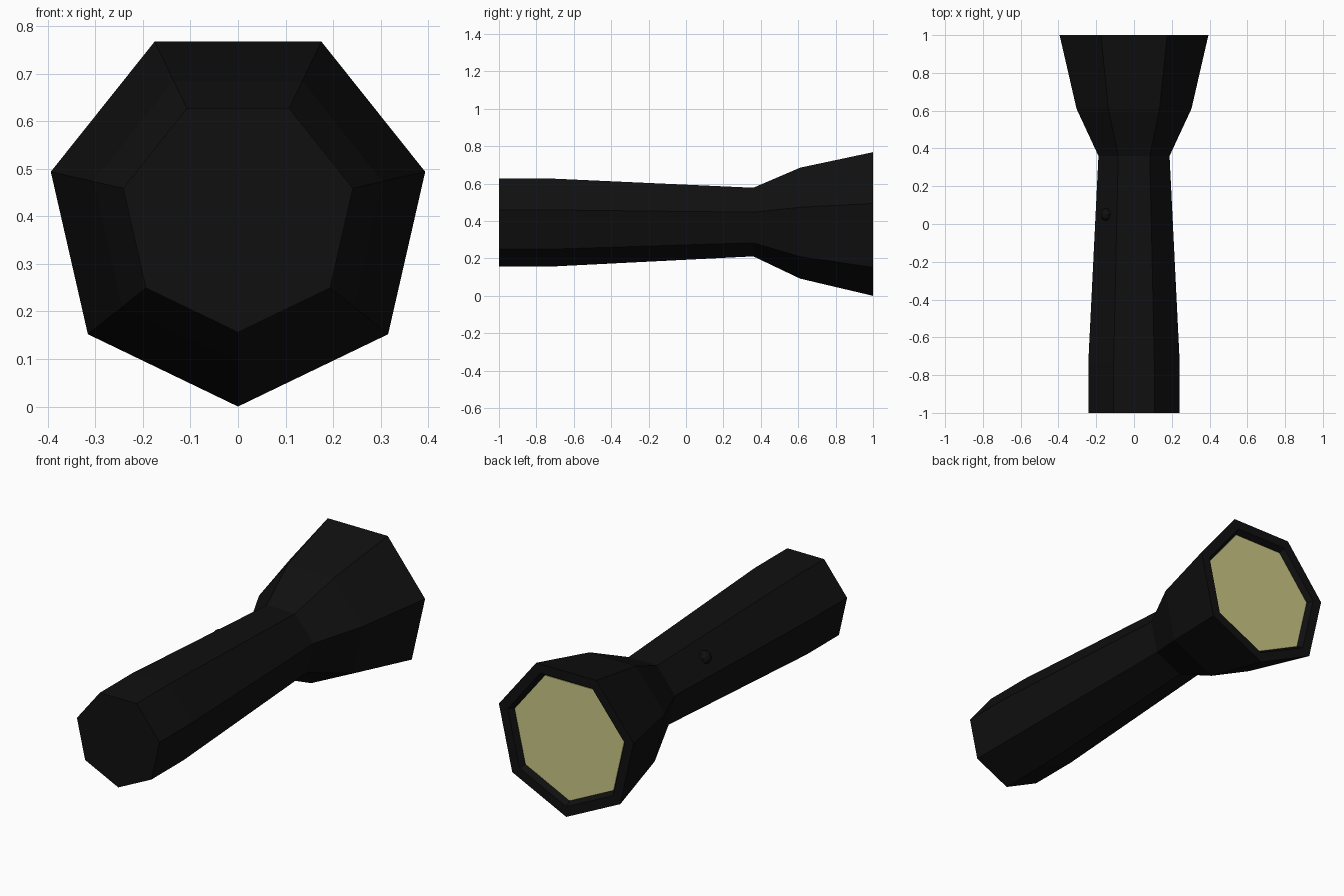
import bpy, bmesh, math
from mathutils import Vector, Matrix

if "Cube" in bpy.data.objects:
    bpy.data.objects.remove(bpy.data.objects["Cube"])

SIDES = 7
CZ = 0.404  # height of the torch axis


def material(name, rgb):
    m = bpy.data.materials.new(name)
    m.diffuse_color = (*rgb, 1)
    m.use_nodes = True
    m.node_tree.nodes["Principled BSDF"].inputs["Base Color"].default_value = m.diffuse_color
    return m


black = material("black_plastic", (0.005, 0.005, 0.005))
cream = material("pale_yellow_lens", (0.60, 0.58, 0.24))


def add_object(name, bm, mat):
    bmesh.ops.recalc_face_normals(bm, faces=bm.faces)
    me = bpy.data.meshes.new(name)
    bm.to_mesh(me)
    bm.free()
    me.materials.append(mat)
    ob = bpy.data.objects.new(name, me)
    bpy.context.collection.objects.link(ob)
    return ob


def ring(bm, y, r):
    # heptagon with one corner pointing straight down
    angles = [-math.pi / 2 + k * math.tau / SIDES for k in range(SIDES)]
    return [bm.verts.new((r * math.cos(a), y, CZ + r * math.sin(a))) for a in angles]


def loft(bm, profile):
    rings = [ring(bm, y, r) for y, r in profile]
    for a, b in zip(rings, rings[1:]):
        for i in range(SIDES):
            j = (i + 1) % SIDES
            bm.faces.new((a[i], a[j], b[j], b[i]))
    return rings


# Handle, flared head and recessed rim in one shell
bm = bmesh.new()
rings = loft(bm, [(-1, 0.248), (-0.73, 0.248), (0.36, 0.193), (0.61, 0.312),
                  (1, 0.404), (1, 0.35), (0.97, 0.33)])
bm.faces.new(rings[0])   # tail cap
bm.faces.new(rings[-1])  # reflector seat behind the lens
add_object("torch_body", bm, black)

# Lens plate, thin and set back from the rim
bm = bmesh.new()
rings = loft(bm, [(0.968, 0.329), (0.973, 0.329)])
bm.faces.new(rings[0])
bm.faces.new(rings[-1])
add_object("lens", bm, cream)

# Switch button on the upper left face of the handle
normal_angle = math.radians(90 + 360 / SIDES)
normal = Vector((math.cos(normal_angle), 0, math.sin(normal_angle)))
bm = bmesh.new()
bmesh.ops.create_uvsphere(bm, u_segments=8, v_segments=6, radius=1)
place = (Matrix.Translation(Vector((0, 0.05, CZ)) + normal * 0.188)
         @ normal.to_track_quat('Z', 'Y').to_matrix().to_4x4()
         @ Matrix.Diagonal((0.035, 0.035, 0.028, 1)))
bm.transform(place)
add_object("switch_button", bm, black)
